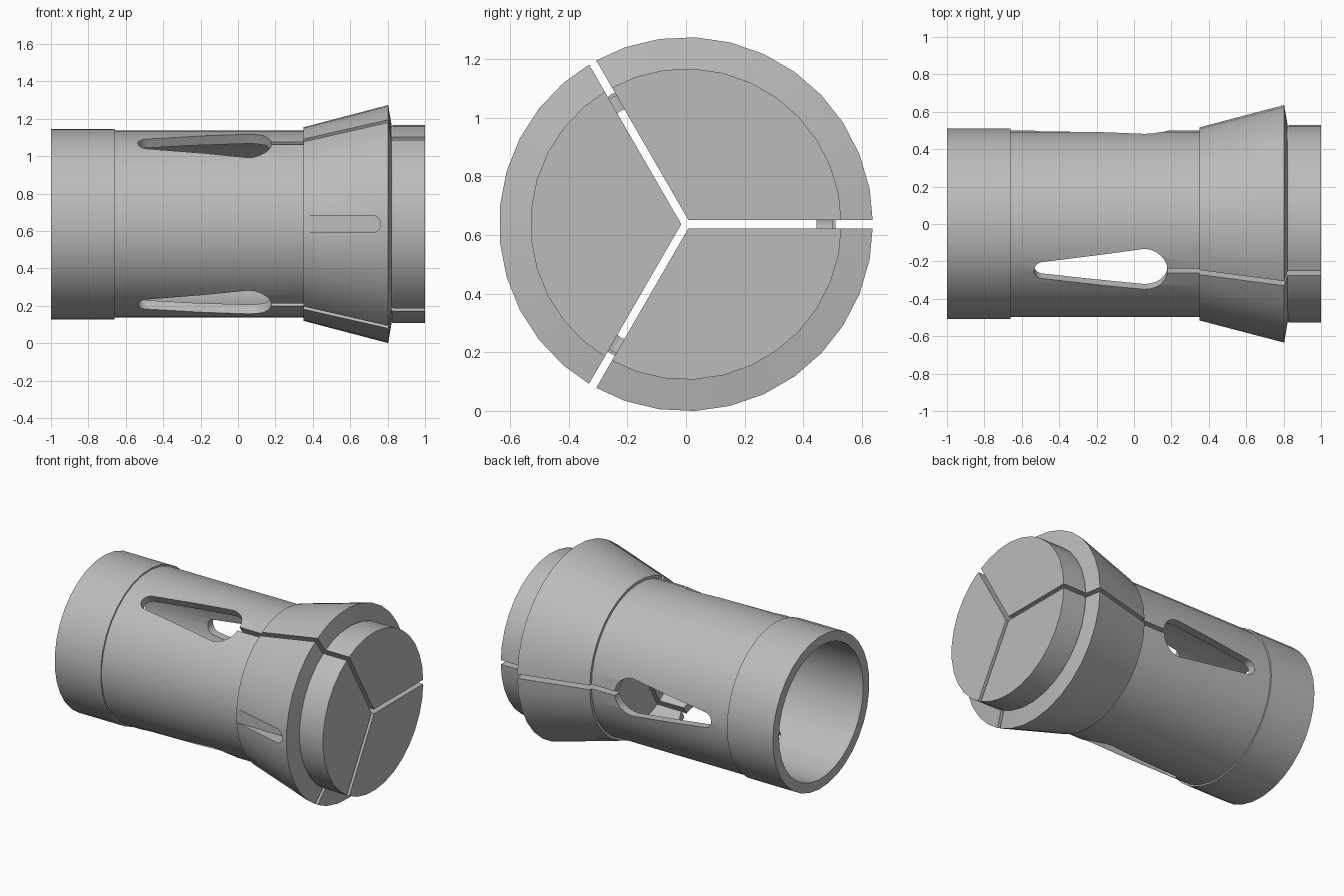
import bpy, bmesh
from math import sin, cos, pi, radians
from mathutils import Vector

cube = bpy.data.objects.get("Cube")
if cube:
    bpy.data.objects.remove(cube, do_unlink=True)

AXIS_Z = 0.637
SEGMENTS = 33

steel = bpy.data.materials.new("brushed grey steel")
steel.use_nodes = True
GREY = (0.5, 0.5, 0.5, 1)
steel.diffuse_color = GREY
steel.node_tree.nodes["Principled BSDF"].inputs["Base Color"].default_value = GREY


def finish(name, bm):
    bmesh.ops.recalc_face_normals(bm, faces=bm.faces)
    mesh = bpy.data.meshes.new(name)
    bm.to_mesh(mesh)
    bm.free()
    mesh.materials.append(steel)
    obj = bpy.data.objects.new(name, mesh)
    bpy.context.collection.objects.link(obj)
    return obj


def lathe(name, profile):
    """Turn an (x, radius) profile about the long axis; zero radius closes it."""
    bm = bmesh.new()
    rings = []
    for x, r in profile:
        count = SEGMENTS if r else 1
        angles = [2 * pi * i / SEGMENTS for i in range(count)]
        rings.append([bm.verts.new((x, r * cos(a), AXIS_Z + r * sin(a))) for a in angles])
    for a, b in zip(rings, rings[1:]):
        for i in range(SEGMENTS):
            j = (i + 1) % SEGMENTS
            corners = [a[i % len(a)], a[j % len(a)], b[j % len(b)], b[i % len(b)]]
            bm.faces.new(list(dict.fromkeys(corners)))
    return finish(name, bm)


def radial_prism(name, outline, angle, inner, outer):
    """Extrude an (x, tangent) outline outward from the axis."""
    a = radians(angle)
    out, side = Vector((0, cos(a), sin(a))), Vector((0, -sin(a), cos(a)))
    centre = Vector((0, 0, AXIS_Z))
    bm = bmesh.new()
    face = bm.faces.new([bm.verts.new(centre + Vector((x, 0, 0)) + side * t + out * inner)
                         for x, t in outline])
    ext = bmesh.ops.extrude_face_region(bm, geom=[face])
    verts = [v for v in ext["geom"] if isinstance(v, bmesh.types.BMVert)]
    bmesh.ops.translate(bm, verts=verts, vec=out * (outer - inner))
    return finish(name, bm)


def arc(x, r, start, steps=12):
    return [(x + r * cos(start + pi * i / steps), r * sin(start + pi * i / steps))
            for i in range(steps + 1)]


def cut(target, cutter):
    cutter.hide_render = True
    mod = target.modifiers.new("cut", 'BOOLEAN')
    mod.operation, mod.solver, mod.object = 'DIFFERENCE', 'EXACT', cutter
    bpy.context.view_layer.objects.active = target
    bpy.ops.object.modifier_apply(modifier=mod.name)
    bpy.data.objects.remove(cutter, do_unlink=True)


# Turned body: rear collar, barrel, clamping cone, nose and rear bore
collet = lathe("collet_body", [
    (0.36, 0), (0.36, 0.445), (-1, 0.445), (-1, 0.51), (-0.66, 0.51), (-0.66, 0.5),
    (0.35, 0.5), (0.35, 0.518), (0.803, 0.637), (0.822, 0.525), (0.83, 0.53),
    (1, 0.53), (1, 0)])

# Teardrop windows and the slits that part the three jaws
teardrop = arc(0.055, 0.125, -pi / 2) + arc(-0.483, 0.052, pi / 2)
slit = [(0.12, -0.014), (1.1, -0.014), (1.1, 0.014), (0.12, 0.014)]
for angle in (0, 120, 240):
    cut(collet, radial_prism("window_cutter", teardrop, angle, 0.2, 0.8))
    cut(collet, radial_prism("slit_cutter", slit, angle, 0, 0.8))

# Round-ended keyway in the front of the cone
keyway = arc(0.717, 0.046, -pi / 2) + [(0.3, 0.046), (0.3, -0.046)]
cut(collet, radial_prism("keyway_cutter", keyway, 180, 0.517, 0.8))

# Smooth turned surfaces with crisp machined edges
bpy.ops.object.select_all(action='DESELECT')
collet.select_set(True)
bpy.context.view_layer.objects.active = collet
bpy.ops.object.shade_smooth_by_angle(angle=radians(25))
